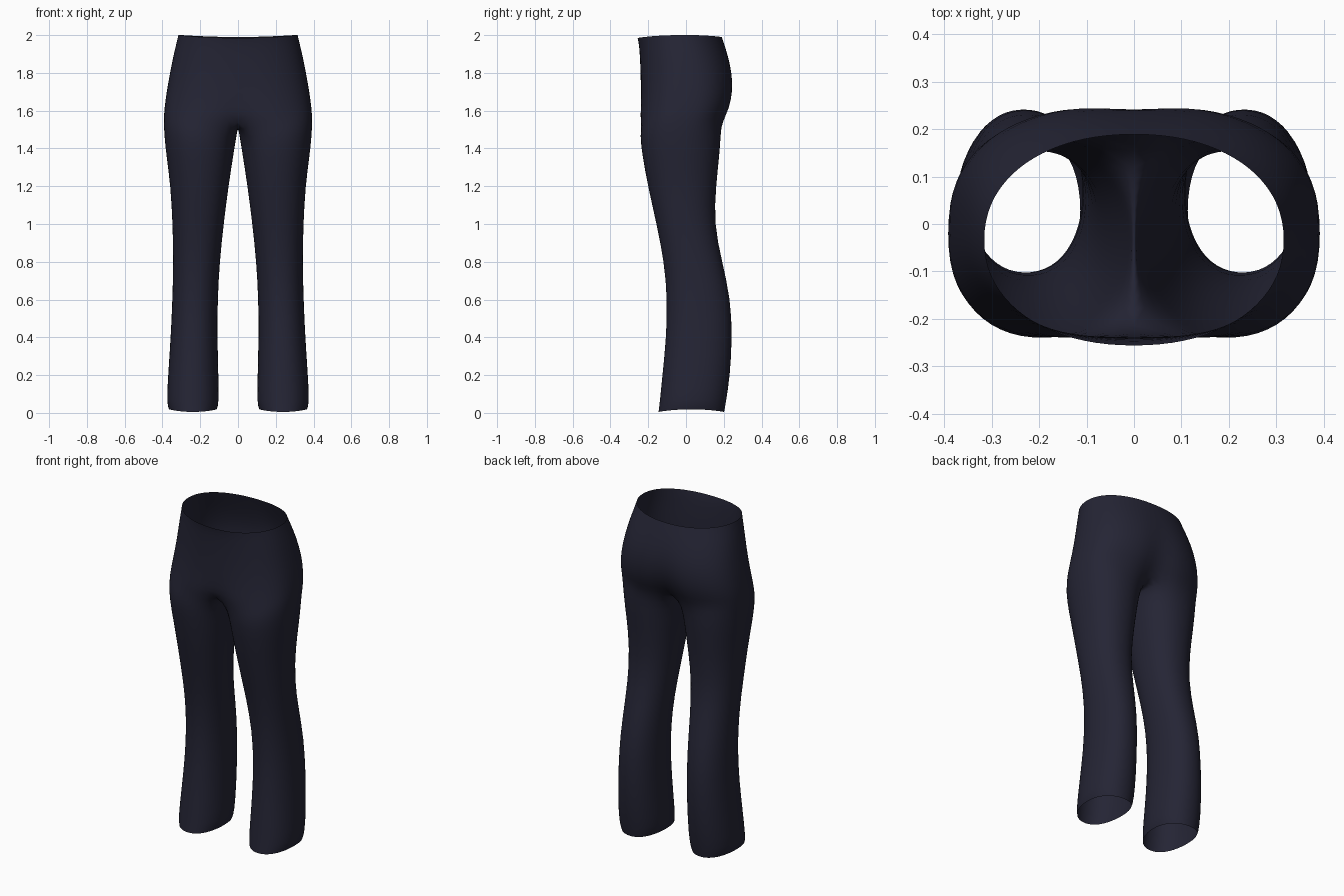
import bpy, bmesh, math

if "Cube" in bpy.data.objects:
    bpy.data.objects.remove(bpy.data.objects["Cube"])

OUT, INN = 21, 5          # points on the outer arc and on the inner (crotch) arc
SPREAD = math.radians(135)

# leg sections: z, inner x, outer x, front y, back y
LEG = [
    (0.005, .112, .366, -.147, .203), (0.05, .099, .379, -.141, .212),
    (0.20, .103, .371, -.126, .235), (0.40, .108, .357, -.106, .246),
    (0.60, .107, .348, -.100, .238), (0.80, .096, .343, -.117, .193),
    (1.00, .075, .347, -.157, .149), (1.20, .049, .358, -.203, .160),
    (1.36, .024, .380, -.232, .178), (1.47, .006, .392, -.247, .186),
]
# hip sections: z, outer x, front y, back y, roundness power, centre dent front, back
HIP = [
    (1.55, .394, -.251, .208, 2.7, .14, .24),
    (1.61, .391, -.246, .238, 2.6, .05, .15),
    (1.70, .379, -.241, .256, 2.5, .01, .07),
    (1.80, .361, -.241, .250, 2.4, 0, .03),
    (1.90, .341, -.245, .220, 2.3, 0, 0),
    (1.96, .326, -.251, .200, 2.2, 0, 0),
    (1.985, .317, -.257, .190, 2.15, 0, 0),
]


def spow(v, p):
    return math.copysign(abs(v) ** p, v)


def leg_ring(z, xi, xo, yf, yb):
    """Closed ring running front-inner, outer side, back-inner, inner side."""
    angles = [-SPREAD + 2 * SPREAD * i / (OUT - 1) for i in range(OUT)]
    gap = 2 * math.pi - 2 * SPREAD
    angles += [SPREAD + gap * (i + 1) / (INN + 1) for i in range(INN)]
    pts = []
    for a in angles:
        c, s = math.cos(a), math.sin(a)
        lift = .014 * c * c if z < .03 else 0      # hem curves up at the sides
        x = (xi + xo) / 2 + (xo - xi) / 2 * spow(c, .92)
        y = (yf + yb) / 2 + (yb - yf) / 2 * spow(s, .92)
        pts.append((x, y, z + lift))
    return pts


def hip_arc(z, xo, yf, yb, p, df, db):
    """Half section from front centre round the side to back centre."""
    pts = []
    for i in range(OUT):
        a = -math.pi / 2 + math.pi * i / (OUT - 1)
        c, s = math.cos(a), math.sin(a)
        x = 0 if i in (0, OUT - 1) else xo * spow(c, 2 / p)
        dent = 1 - (df if s < 0 else db) * math.exp(-(x / .075) ** 2)
        y = (yf + yb) / 2 + (yb - yf) / 2 * spow(s, 2 / p) * dent
        lift = 0
        if z > 1.97:                               # waistline dips at the front
            lift = .015 * c * c + .005 * max(s, 0)
        pts.append((x, y, z + lift))
    return pts


bm = bmesh.new()


def add(points):
    return [bm.verts.new(p) for p in points]


def bridge(a, b, closed):
    n = len(a)
    for i in range(n if closed else n - 1):
        j = (i + 1) % n
        bm.faces.new((a[i], a[j], b[j], b[i]))


# leg tube
rings = [add(leg_ring(*r)) for r in LEG]
# hip half shell
arcs = [add(hip_arc(*h)) for h in HIP]
# crotch seam on the centre plane, lowest in the middle
front, back = arcs[0][0].co, arcs[0][-1].co
seam = []
for i in range(INN):
    t = (i + 1) / (INN + 1)
    y = back.y + (front.y - back.y) * t
    seam.append((0, y, front.z - .035 * math.sin(math.pi * t)))
rings.append(arcs[0] + add(seam))

for a, b in zip(rings, rings[1:]):
    bridge(a, b, True)
for a, b in zip(arcs, arcs[1:]):
    bridge(a, b, False)
for f in bm.faces:
    f.smooth = True

mesh = bpy.data.meshes.new("trousers")
bm.to_mesh(mesh)
bm.free()
trousers = bpy.data.objects.new("trousers", mesh)
bpy.context.collection.objects.link(trousers)

# dark navy cloth
cloth = bpy.data.materials.new("dark navy cloth")
cloth.diffuse_color = (.018, .018, .035, 1)
cloth.use_nodes = True
cloth.node_tree.nodes["Principled BSDF"].inputs["Base Color"].default_value = cloth.diffuse_color
mesh.materials.append(cloth)

# second leg and smoothing
mirror = trousers.modifiers.new("other_half", 'MIRROR')
mirror.use_clip = True
mirror.merge_threshold = .0005
smooth = trousers.modifiers.new("smooth_cloth", 'SUBSURF')
smooth.levels = smooth.render_levels = 1
